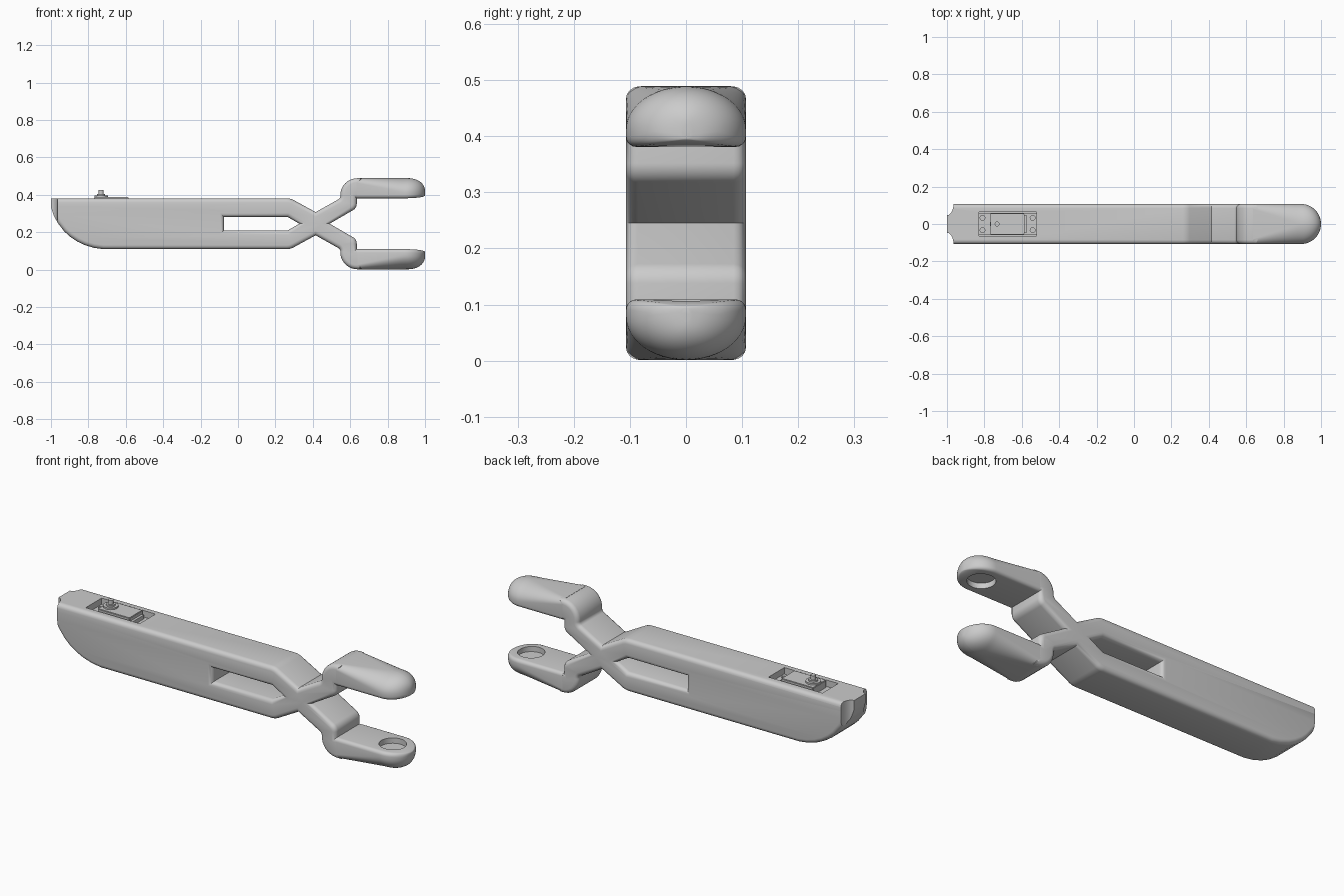
import bpy, bmesh, math
from mathutils import Vector, Matrix

if "Cube" in bpy.data.objects:
    bpy.data.objects.remove(bpy.data.objects["Cube"], do_unlink=True)

MID, HALF, W, EDGE = 0.245, 0.136, 0.107, 0.022

grey = bpy.data.materials.new("grey_plastic")
grey.use_nodes = True
colour = (0.6, 0.6, 0.6, 1)
grey.diffuse_color = colour
grey.node_tree.nodes["Principled BSDF"].inputs["Base Color"].default_value = colour


def add_object(name, bm):
    bmesh.ops.recalc_face_normals(bm, faces=bm.faces)
    mesh = bpy.data.meshes.new(name)
    bm.to_mesh(mesh)
    bm.free()
    mesh.materials.append(grey)
    ob = bpy.data.objects.new(name, mesh)
    bpy.context.collection.objects.link(ob)
    return ob


def smooth(ob):
    bpy.ops.object.select_all(action='DESELECT')
    ob.select_set(True)
    bpy.context.view_layer.objects.active = ob
    bpy.ops.object.shade_smooth_by_angle(angle=math.radians(32))


def box(name, x0, x1, half_y, z0, z1, bevel=0):
    bm = bmesh.new()
    bmesh.ops.create_cube(bm, size=1)
    bmesh.ops.scale(bm, vec=(x1 - x0, 2 * half_y, z1 - z0), verts=bm.verts)
    bmesh.ops.translate(bm, vec=((x0 + x1) / 2, 0, (z0 + z1) / 2), verts=bm.verts)
    if bevel:
        bmesh.ops.bevel(bm, geom=bm.edges[:], offset=bevel, segments=2, affect='EDGES')
    return add_object(name, bm)


def cylinder(name, x, y, z0, z1, rx, ry=None, sides=40):
    bm = bmesh.new()
    bmesh.ops.create_cone(bm, cap_ends=True, segments=sides, radius1=1, radius2=1, depth=1)
    bmesh.ops.scale(bm, vec=(rx, ry or rx, z1 - z0), verts=bm.verts)
    bmesh.ops.translate(bm, vec=(x, y, (z0 + z1) / 2), verts=bm.verts)
    ob = add_object(name, bm)
    smooth(ob)
    return ob


def cut(ob, cutters):
    for c in cutters:
        m = ob.modifiers.new("cut", 'BOOLEAN')
        m.operation, m.solver, m.object = 'DIFFERENCE', 'EXACT', c
    bpy.context.view_layer.update()
    dg = bpy.context.evaluated_depsgraph_get()
    mesh = bpy.data.meshes.new_from_object(ob.evaluated_get(dg))
    ob.modifiers.clear()
    ob.data = mesh
    for c in cutters:
        bpy.data.objects.remove(c, do_unlink=True)
    smooth(ob)


def fillet(points):
    """Round each (x, z, radius) corner of a closed outline."""
    out = []
    for i, (x, z, r) in enumerate(points):
        p = Vector((x, z))
        if r == 0:
            out.append(p)
            continue
        a = (Vector(points[i - 1][:2]) - p).normalized()
        b = (Vector(points[(i + 1) % len(points)][:2]) - p).normalized()
        half = a.angle(b) / 2
        centre = p + (a + b).normalized() * r / math.sin(half)
        s = (p + a * r / math.tan(half) - centre).normalized()
        e = (p + b * r / math.tan(half) - centre).normalized()
        for k in range(9):
            out.append(centre + (s * (1 - k / 8) + e * k / 8).normalized() * r)
    return out


# Frame: body, crossing arms and slot as one rounded plate
arm = [(0.28, HALF, 0.08), (0.415, 0.062, 0), (0.547, HALF, 0.02), (0.547, 0.243, 0.09),
       (0.66, 0.243, 0), (0.66, HALF, 0), (0.635, HALF, 0), (0.635, 0.084, 0.04)]
nose = [(-0.72, -HALF, 0), (-0.77, -0.129, 0), (-0.82, -0.114, 0), (-0.86, -0.095, 0),
        (-0.9, -0.068, 0), (-0.93, -0.04, 0), (-0.963, 0.003, 0), (-0.985, 0.043, 0), (-1, 0.09, 0)]
outline = ([(-1, HALF, 0)] + arm + [(0.49, 0, 0)]
           + [(x, -z, r) for x, z, r in reversed(arm)] + nose)
slot = [(-0.075, 0.036, 0), (0.265, 0.036, 0), (0.328, 0, 0), (0.265, -0.036, 0), (-0.075, -0.036, 0)]

curve = bpy.data.curves.new("frame_outline", 'CURVE')
curve.dimensions, curve.fill_mode = '2D', 'BOTH'
curve.extrude, curve.bevel_depth, curve.offset = W - EDGE, EDGE, -EDGE
curve.bevel_resolution = 3
for loop in (outline, slot):
    pts = fillet(loop)
    spline = curve.splines.new('POLY')
    spline.points.add(len(pts) - 1)
    spline.use_cyclic_u = True
    for sp, p in zip(spline.points, pts):
        sp.co = (p.x, p.y, 0, 1)
helper = bpy.data.objects.new("frame_outline", curve)
bpy.context.collection.objects.link(helper)
bpy.context.view_layer.update()
bm = bmesh.new()
bm.from_mesh(helper.evaluated_get(bpy.context.evaluated_depsgraph_get()).to_mesh())
bpy.data.objects.remove(helper, do_unlink=True)
bmesh.ops.remove_doubles(bm, verts=bm.verts, dist=0.0003)
bmesh.ops.transform(bm, verts=bm.verts,
                    matrix=Matrix.Translation((0, 0, MID)) @ Matrix.Rotation(math.pi / 2, 4, 'X'))
frame = add_object("frame", bm)
cut(frame, [box("pocket_cutter", -0.83, -0.52, 0.065, 0.325, 0.5)]
    + [cylinder("nose_cutter", -1.0, s * 0.107, 0, 0.5, 0.035, 0.06) for s in (-1, 1)])


# Jaws: flat inside, outer edges rounding into a domed tip
def jaw_section(x):
    t = min(max((x - 0.62) / 0.27, 0), 1)
    tip = max(0, (x - 0.893) / 0.107)
    round_off = math.sqrt(max(0, 1 - tip * tip))
    w = max(W * round_off, 0.008)
    top = 0.175 + (0.244 - 0.175) * math.sqrt(max(0, 1 - tip ** 2.6))
    low = HALF + 0.015 * (1 - round_off)
    ry = min(EDGE + (W - EDGE) * t, w)
    rz = min(EDGE + 0.055 * t, (top - low) * 0.72)
    rb = min(0.018, w * 0.9, (top - low) * 0.25)
    side = []
    for k in range(6):
        a = math.pi / 2 * k / 5
        side.append((w - rb + rb * math.sin(a), low + rb - rb * math.cos(a)))
    for k in range(13):
        a = math.pi / 2 * k / 12
        side.append((max(w - ry + ry * math.cos(a), 0.0005), top - rz + rz * math.sin(a)))
    return side + [(-y, z) for y, z in reversed(side)]


def jaw(name, sign):
    stations = [0.635 + 0.258 * k / 12 for k in range(13)]
    stations += [0.893 + 0.107 * math.sin(math.pi / 2 * k / 14) for k in range(1, 15)]
    bm = bmesh.new()
    rings = [[bm.verts.new((x, y, MID + sign * z)) for y, z in jaw_section(x)] for x in stations]
    for a, b in zip(rings, rings[1:]):
        for i in range(len(a)):
            j = (i + 1) % len(a)
            bm.faces.new((a[i], a[j], b[j], b[i]))
    bm.faces.new(rings[0])
    bm.faces.new(rings[-1])
    ob = add_object(name, bm)
    ends = sorted((MID + sign * 0.1, MID + sign * (HALF + 0.028)))
    cut(ob, [cylinder(name + "_cutter", 0.89, 0, *ends, 0.065)])


jaw("upper_jaw", 1)
jaw("lower_jaw", -1)

# Servo motor in the top pocket
flange = box("servo_flange", -0.828, -0.522, 0.06, 0.335, 0.35)
cut(flange, [cylinder("screw_cutter", x, y, 0.3, 0.4, 0.013, sides=16)
             for x in (-0.81, -0.542) for y in (-0.033, 0.033)])
box("servo_case", -0.77, -0.585, 0.055, 0.325, 0.388, 0.003)
box("servo_cable_block", -0.588, -0.572, 0.045, 0.325, 0.37)
cylinder("servo_boss", -0.732, 0, 0.38, 0.396, 0.036)
cylinder("servo_collar", -0.732, 0, 0.39, 0.404, 0.022)
cylinder("servo_shaft", -0.732, 0, 0.4, 0.425, 0.013, sides=20)
